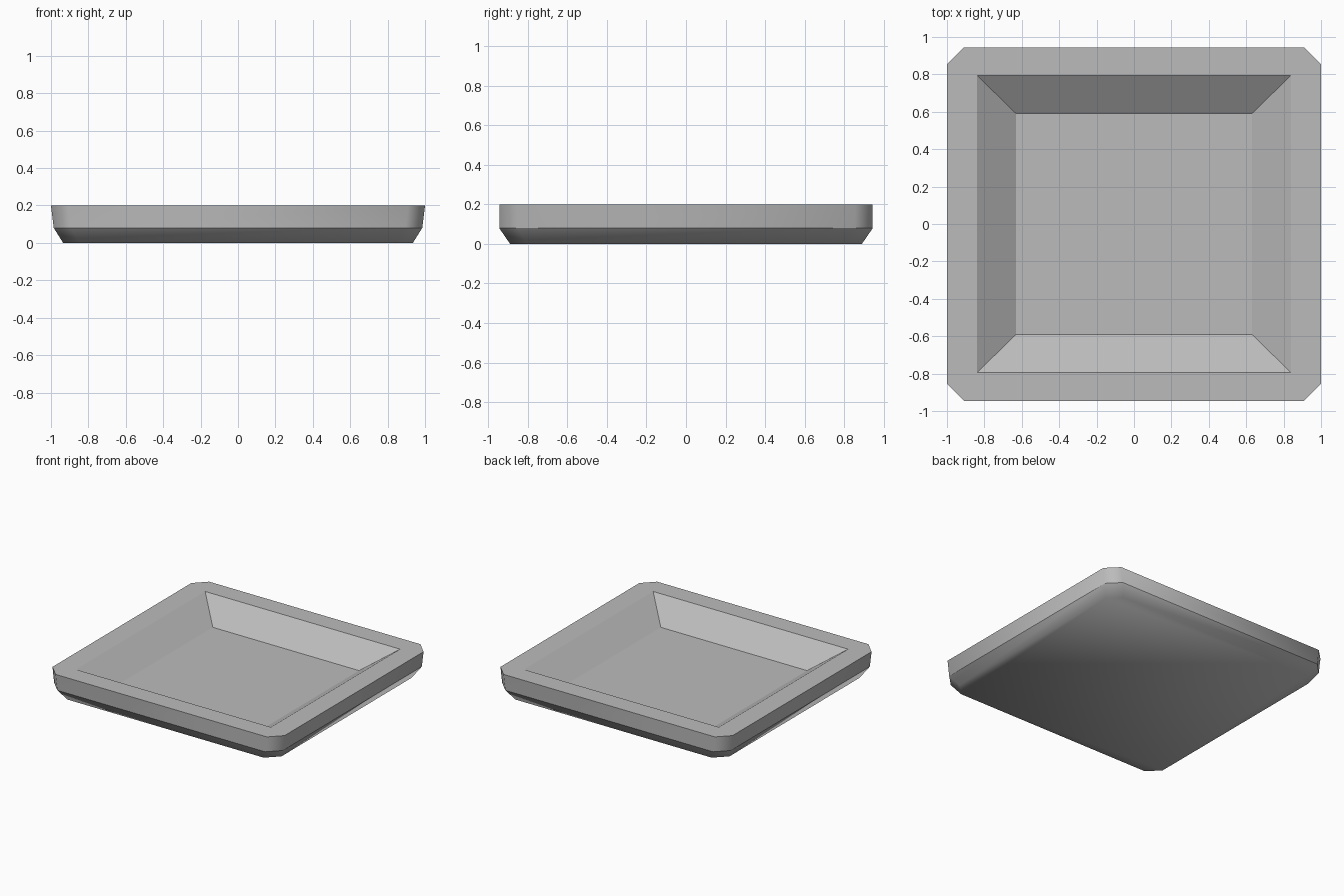
import bpy
import bmesh

cube = bpy.data.objects.get("Cube")
if cube:
    bpy.data.objects.remove(cube, do_unlink=True)

grey = bpy.data.materials.new("plain grey")
grey.use_nodes = True
colour = (0.5, 0.5, 0.5, 1)
grey.diffuse_color = colour
grey.node_tree.nodes["Principled BSDF"].inputs["Base Color"].default_value = colour

bm = bmesh.new()


def ring(hx, hy, z, cut=0.0):
    """Rectangle of vertices, with clipped corners if cut is given."""
    points = []
    for sx, sy in ((1, 1), (-1, 1), (-1, -1), (1, -1)):
        if cut:
            pair = [(sx * hx, sy * (hy - cut)), (sx * (hx - cut), sy * hy)]
            points += pair if sx * sy > 0 else pair[::-1]
        else:
            points.append((sx * hx, sy * hy))
    return [bm.verts.new((x, y, z)) for x, y in points]


def bridge(lower, upper):
    n = len(lower)
    for i in range(n):
        j = (i + 1) % n
        bm.faces.new((lower[i], lower[j], upper[j], upper[i]))


def crease(loop):
    for i, v in enumerate(loop):
        bm.edges.get((v, loop[(i + 1) % len(loop)])).smooth = False


# Outer shell: base, undercut bevel and slightly flared wall
base = ring(0.935, 0.89, 0, 0.09)
waist = ring(0.985, 0.945, 0.08, 0.09)
rim = ring(1.0, 0.945, 0.2, 0.09)
bm.faces.new(base[::-1])
bridge(base, waist)
bridge(waist, rim)

# Sloping recess with a flat floor
mouth = ring(0.84, 0.795, 0.2)
floor = ring(0.63, 0.59, 0.055)
bridge(mouth, floor)
bm.faces.new(floor)

# Flat rim: long strips joined by clipped corners
for i in range(4):
    j = (i + 1) % 4
    bm.faces.new((rim[2 * i], rim[2 * i + 1], mouth[i]))
    bm.faces.new((rim[2 * i + 1], rim[2 * j], mouth[j], mouth[i]))

# Soft corners and underside, crisp rim, waist and recess
for face in bm.faces:
    face.smooth = True
for loop in (waist, rim, mouth, floor):
    crease(loop)
for a, b in zip(mouth, floor):
    bm.edges.get((a, b)).smooth = False

bmesh.ops.recalc_face_normals(bm, faces=bm.faces)
mesh = bpy.data.meshes.new("tray")
bm.to_mesh(mesh)
bm.free()
mesh.materials.append(grey)
tray = bpy.data.objects.new("tray", mesh)
bpy.context.collection.objects.link(tray)
